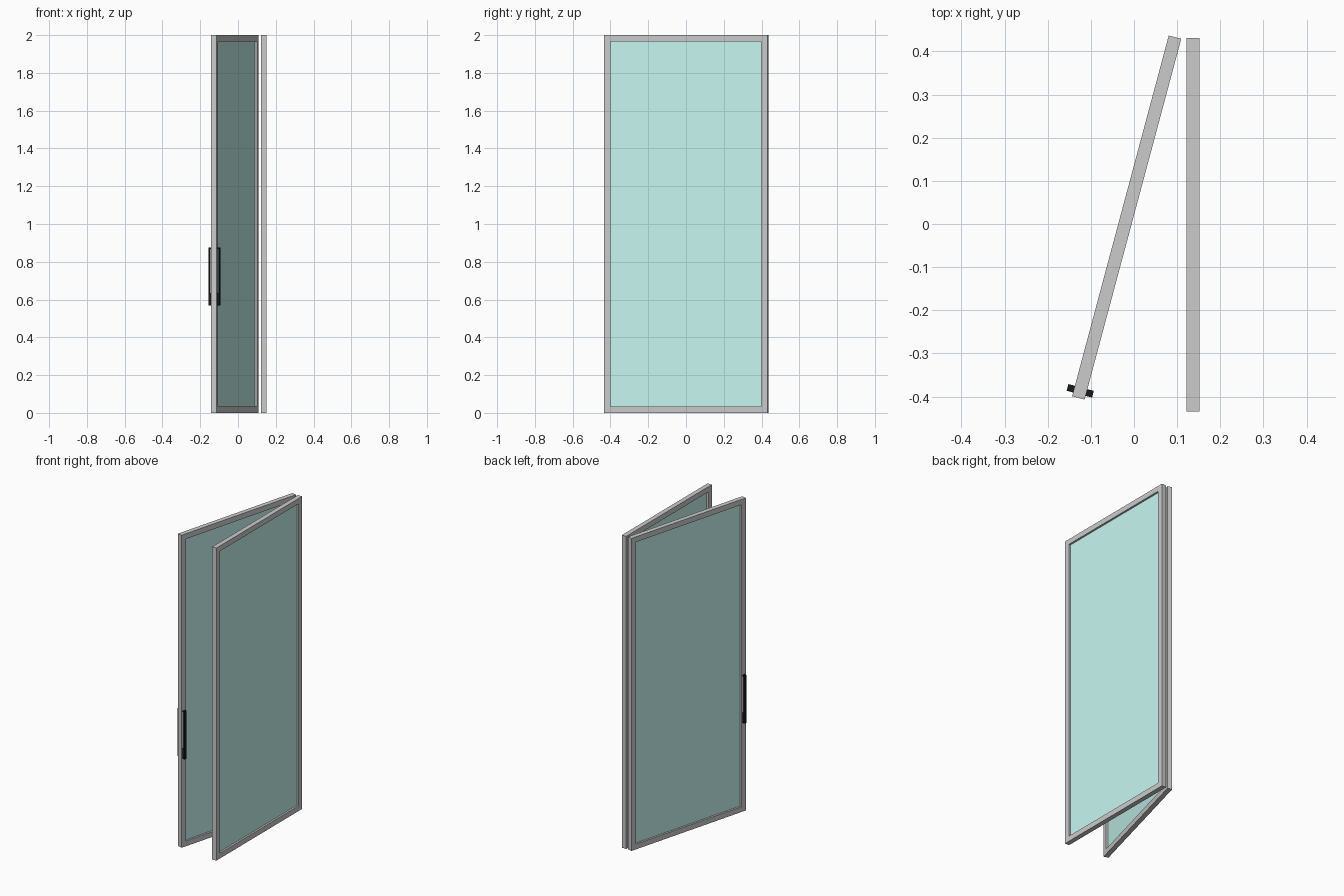
import bpy
from math import radians
from mathutils import Matrix

if "Cube" in bpy.data.objects:
    bpy.data.objects.remove(bpy.data.objects["Cube"])

W, H, T, S = 0.866, 2.0, 0.03, 0.034   # panel width, height, thickness, frame width


def material(name, color):
    m = bpy.data.materials.new(name)
    m.diffuse_color = color
    m.use_nodes = True
    m.node_tree.nodes["Principled BSDF"].inputs["Base Color"].default_value = m.diffuse_color
    return m


glass = material("teal_glass", (0.57, 0.93, 0.88, 1))
black = material("black_metal", (0.01, 0.01, 0.01, 1))


def box(name, lo, hi, frame, mat=None):
    """Box between two local corners, placed by the panel's matrix."""
    verts = [(x, y, z) for x in (lo[0], hi[0]) for y in (lo[1], hi[1]) for z in (lo[2], hi[2])]
    faces = [(0, 1, 3, 2), (4, 6, 7, 5), (0, 4, 5, 1), (2, 3, 7, 6), (0, 2, 6, 4), (1, 5, 7, 3)]
    me = bpy.data.meshes.new(name)
    me.from_pydata(verts, [], faces)
    ob = bpy.data.objects.new(name, me)
    bpy.context.collection.objects.link(ob)
    ob.matrix_world = frame
    if mat:
        me.materials.append(mat)
    return ob


def panel(name, frame):
    t, w = T / 2, W / 2
    # full-height stiles with rails between them
    box(name + "_front_stile", (-t, -w, 0), (t, -w + S, H), frame)
    box(name + "_back_stile", (-t, w - S, 0), (t, w, H), frame)
    box(name + "_bottom_rail", (-t, -w + S, 0), (t, w - S, S), frame)
    box(name + "_top_rail", (-t, -w + S, H - S), (t, w - S, H), frame)
    # thin recessed pane
    box(name + "_glass", (-0.003, -w + S, S), (0.003, w - S, H - S), frame, glass)


fixed = Matrix.Translation((0.137, -0.002, 0))
door = Matrix.Translation((-0.017, 0.015, 0)) @ Matrix.Rotation(radians(-15), 4, 'Z')
panel("fixed_panel", fixed)
panel("door", door)

# pull handle on each face: stepped C profile extruded across the stile
profile = [(0, 0.568), (0.0155, 0.568), (0.0155, 0.875), (0, 0.875),
           (0, 0.867), (0.0085, 0.867), (0.0085, 0.635), (0, 0.635)]
yc, hw, n = -W / 2 + S / 2, 0.008, len(profile)
for side, label in ((1, "inner"), (-1, "outer")):
    verts = [(side * (T / 2 + x), yc + dy, z) for dy in (-hw, hw) for x, z in profile]
    faces = [tuple(range(n)), tuple(range(2 * n - 1, n - 1, -1))]
    faces += [(i, i + n, (i + 1) % n + n, (i + 1) % n) for i in range(n)]
    if side < 0:
        faces = [f[::-1] for f in faces]
    me = bpy.data.meshes.new(label + "_handle")
    me.from_pydata(verts, [], faces)
    me.materials.append(black)
    ob = bpy.data.objects.new(label + "_handle", me)
    bpy.context.collection.objects.link(ob)
    ob.matrix_world = door
